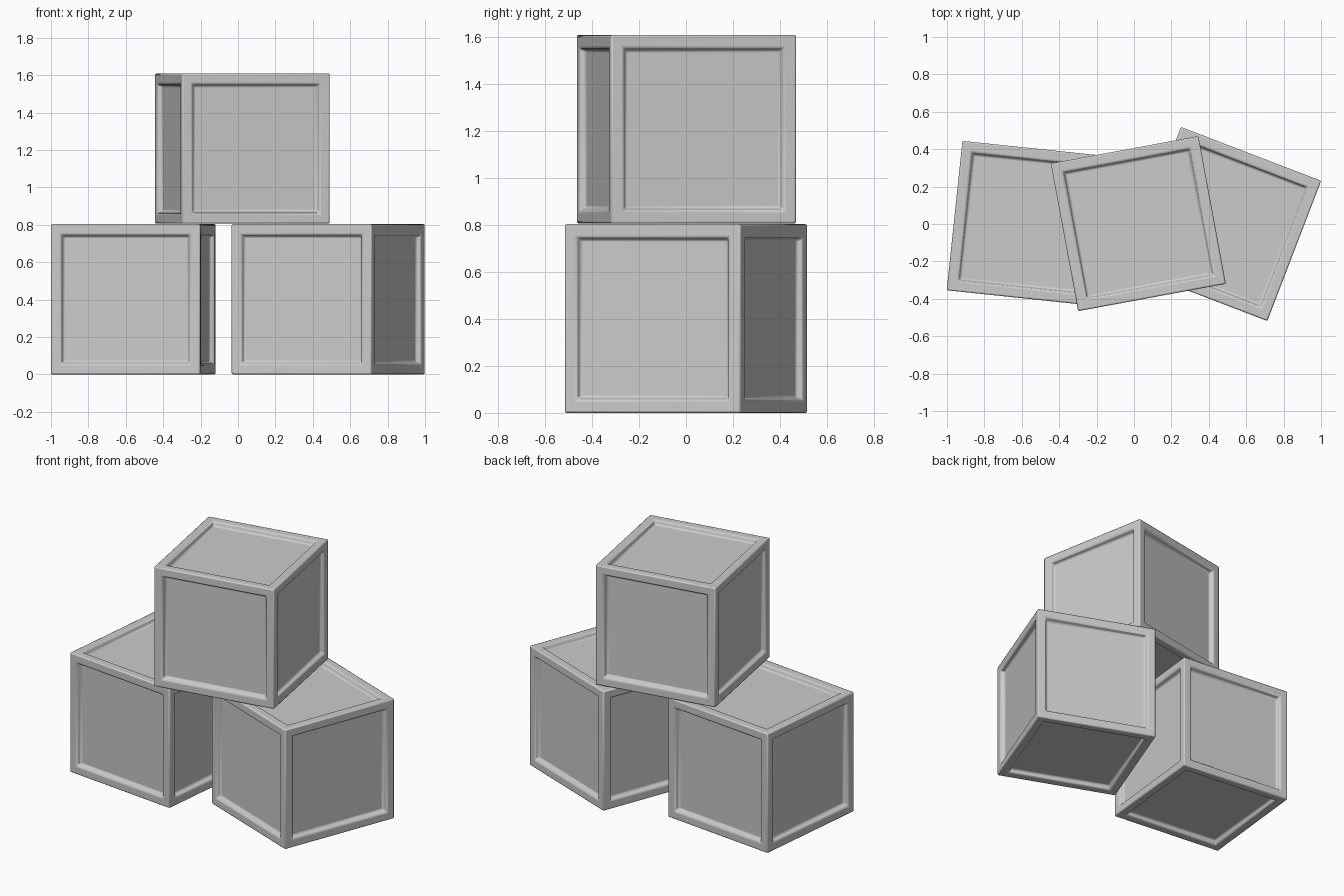
import bpy, bmesh
from math import radians

if "Cube" in bpy.data.objects:
    bpy.data.objects.remove(bpy.data.objects["Cube"])

SIZE = 0.803


def crate(name, x, y, z, turn):
    # Cube with a sunken panel on each of its six faces
    bm = bmesh.new()
    bmesh.ops.create_cube(bm, size=SIZE)
    panels = bm.faces[:]
    bmesh.ops.inset_individual(bm, faces=panels, thickness=0.078)
    bmesh.ops.inset_individual(bm, faces=panels, thickness=0.016, depth=-0.03)
    mesh = bpy.data.meshes.new(name)
    bm.to_mesh(mesh)
    bm.free()
    ob = bpy.data.objects.new(name, mesh)
    bpy.context.collection.objects.link(ob)
    ob.location = (x, y, z + SIZE / 2)
    ob.rotation_euler.z = radians(turn)

    # Softened edges on the frame and panel lips
    bevel = ob.modifiers.new("soft_edges", 'BEVEL')
    bevel.width = 0.008
    bevel.segments = 2
    bevel.limit_method = 'ANGLE'
    bevel.angle_limit = radians(25)

    bpy.ops.object.select_all(action='DESELECT')
    ob.select_set(True)
    bpy.context.view_layer.objects.active = ob
    bpy.ops.object.shade_smooth_by_angle(angle=radians(30))
    return ob


# Two crates on the floor, one stacked across them
crate("left_crate", -0.56, 0.003, 0.0, -6)
crate("right_crate", 0.482, 0.0, 0.0, -21)
crate("top_crate", 0.023, 0.002, 0.806, 10.5)
